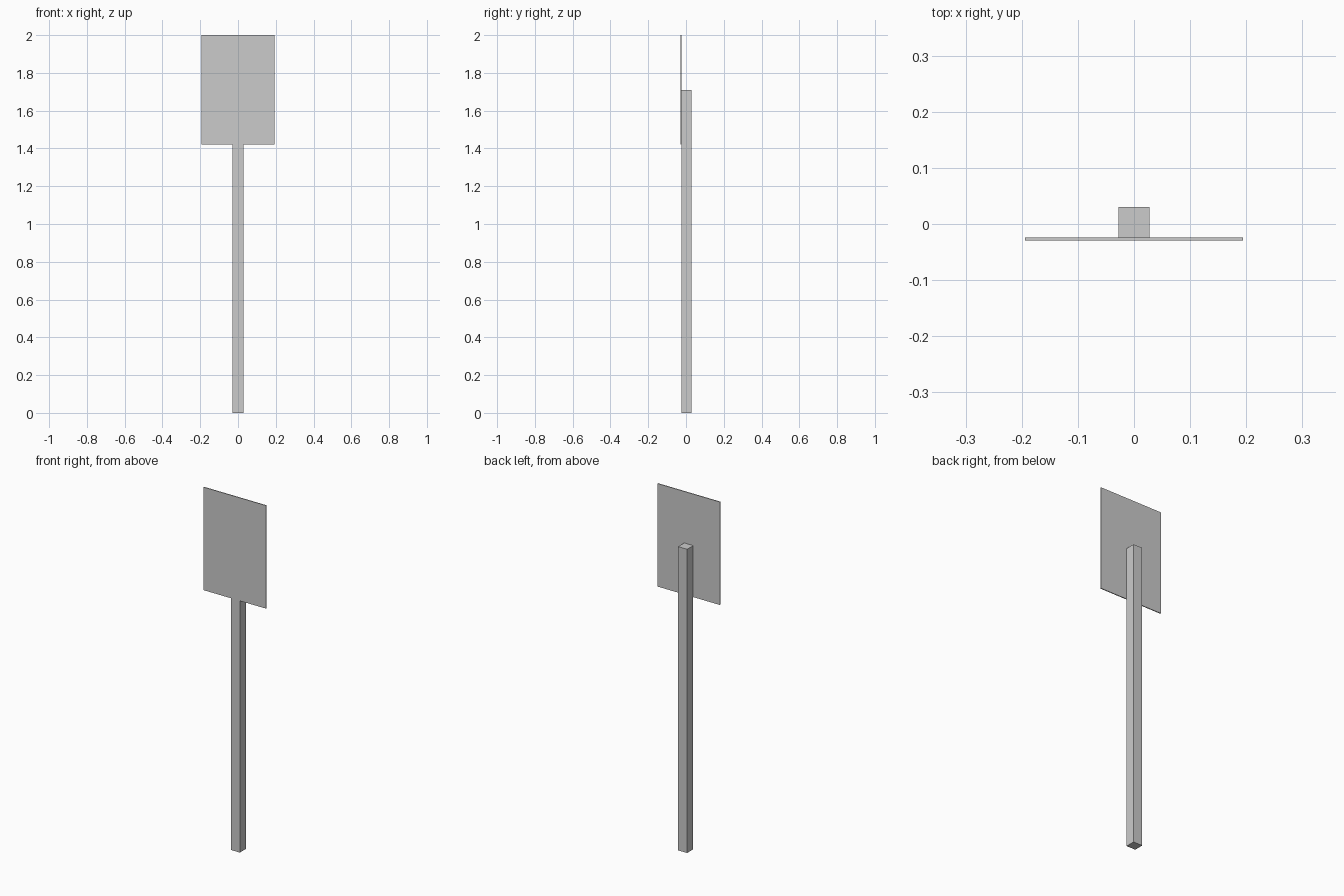
import bpy
from mathutils import Vector

cube = bpy.data.objects.get("Cube")
if cube:
    bpy.data.objects.remove(cube, do_unlink=True)

# Plain grey shared by both parts
grey = bpy.data.materials.new("plain_grey")
grey.use_nodes = True
colour = (0.6, 0.6, 0.6, 1.0)
grey.diffuse_color = colour
grey.node_tree.nodes["Principled BSDF"].inputs["Base Color"].default_value = colour


def box(name, low, high):
    """Axis-aligned box between two corners."""
    low, high = Vector(low), Vector(high)
    bpy.ops.mesh.primitive_cube_add(size=1, location=(low + high) / 2)
    obj = bpy.context.object
    obj.name = name
    obj.scale = high - low
    bpy.ops.object.transform_apply(location=False, rotation=False, scale=True)
    obj.data.materials.append(grey)
    return obj


# Square post
box("post", (-0.028, -0.024, 0), (0.028, 0.03, 1.71))

# Thin sign panel fixed to the front of the post
box("sign_panel", (-0.194, -0.029, 1.42), (0.194, -0.024, 2))
